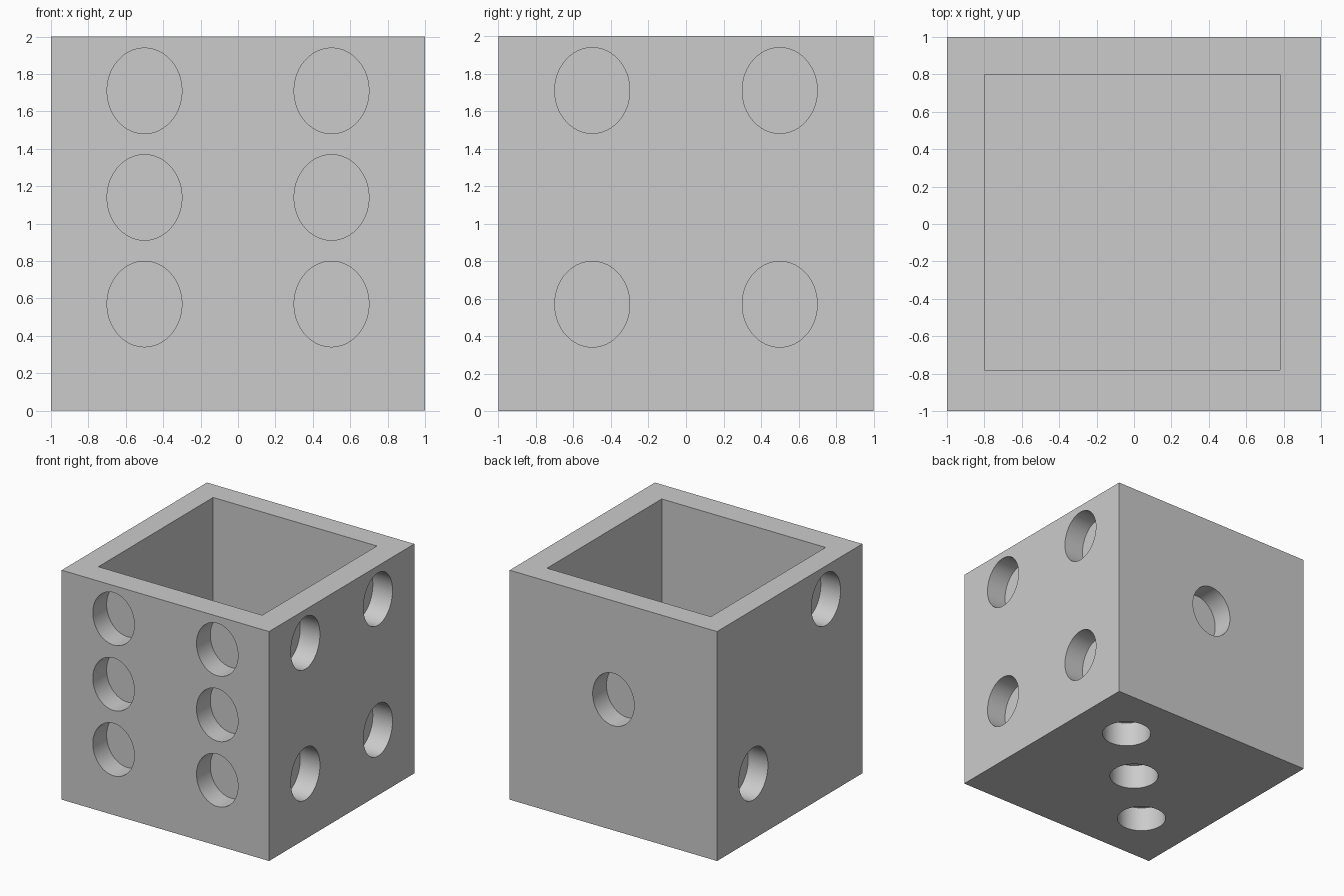
import bpy
import math
from mathutils import Matrix, Vector

if "Cube" in bpy.data.objects:
    bpy.data.objects.remove(bpy.data.objects["Cube"], do_unlink=True)

# Single grey material
grey = bpy.data.materials.new("light_grey")
grey.use_nodes = True
colour = (0.6, 0.6, 0.6, 1)
grey.diffuse_color = colour
grey.node_tree.nodes["Principled BSDF"].inputs["Base Color"].default_value = colour

LOW, MID, HIGH = 0.57, 1.14, 1.71   # pip row heights
SIDE = 0.5                          # pip column offset
RADIUS, STRETCH = 0.2, 1.143        # pips are taller than wide on the walls
DEPTH = 0.19


def box(name, low, high):
    """Axis-aligned box between two corners."""
    low, high = Vector(low), Vector(high)
    bpy.ops.mesh.primitive_cube_add(size=1)
    obj = bpy.context.object
    obj.name = name
    obj.data.transform(Matrix.Translation((low + high) / 2)
                       @ Matrix.Diagonal((high - low).to_4d()))
    obj.data.materials.append(grey)
    return obj


def pip_cutter(centre, normal):
    """Drum reaching DEPTH into the face, with heights stretched."""
    bpy.ops.mesh.primitive_cylinder_add(vertices=96, radius=RADIUS, depth=2 * DEPTH)
    obj = bpy.context.object
    obj.name = "pip_cutter"
    turn = Vector(normal).to_track_quat('Z', 'Y').to_matrix().to_4x4()
    obj.data.transform(Matrix.Translation(centre)
                       @ Matrix.Diagonal((1, 1, STRETCH, 1)) @ turn)
    obj.data.materials.append(grey)
    return obj


def cut(target, cutter):
    mod = target.modifiers.new("cut", 'BOOLEAN')
    mod.operation = 'DIFFERENCE'
    mod.solver = 'EXACT'
    mod.object = cutter
    bpy.context.view_layer.objects.active = target
    bpy.ops.object.modifier_apply(modifier=mod.name)
    bpy.data.objects.remove(cutter, do_unlink=True)


# Open-topped body with a slightly off-centre cavity
body = box("dice_cup_body", (-1, -1, 0), (1, 1, 2))
cut(body, box("cavity_cutter", (-0.8, -0.78, 0.25), (0.78, 0.8, 2.2)))

# Six on the front, four on the +x side, two on the -x side, one behind, three below
pips = [((x, -1, z), (0, -1, 0)) for x in (-SIDE, SIDE) for z in (LOW, MID, HIGH)]
pips += [((1, y, z), (1, 0, 0)) for y in (-SIDE, SIDE) for z in (LOW, HIGH)]
pips += [((-1, -SIDE, HIGH), (-1, 0, 0)), ((-1, SIDE, LOW), (-1, 0, 0))]
pips += [((0, 1, MID), (0, 1, 0))]
pips += [((d, d, 0), (0, 0, -1)) for d in (-SIDE, 0, SIDE)]
for centre, normal in pips:
    cut(body, pip_cutter(centre, normal))

# Smooth pip walls, crisp edges
bpy.ops.object.select_all(action='DESELECT')
body.select_set(True)
bpy.context.view_layer.objects.active = body
bpy.ops.object.shade_smooth_by_angle(angle=math.radians(30))
